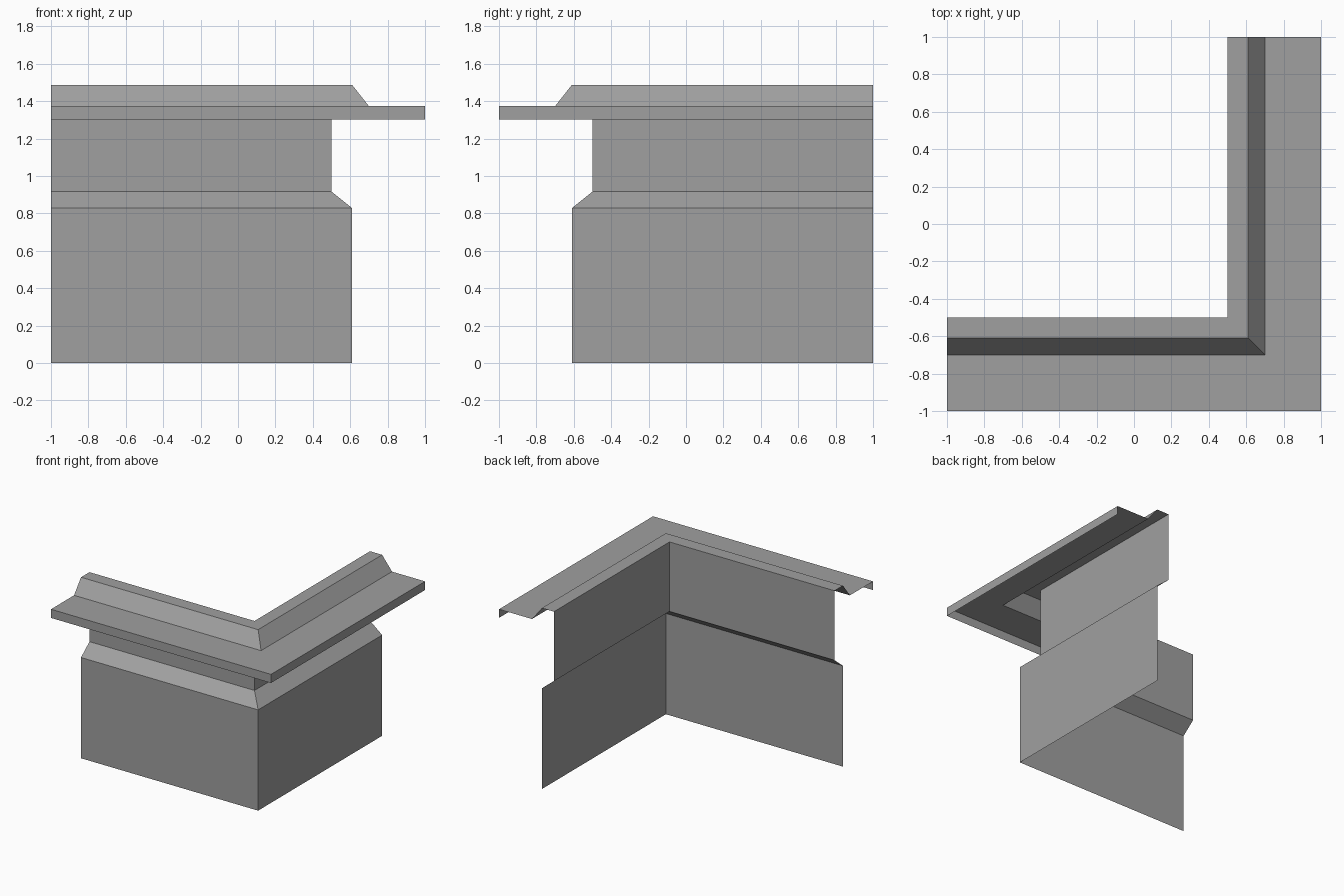
import bpy

if "Cube" in bpy.data.objects:
    bpy.data.objects.remove(bpy.data.objects["Cube"])

# One flat grey for the whole wall corner
grey = bpy.data.materials.new("plain grey")
grey.diffuse_color = (0.35, 0.35, 0.35, 1)
grey.use_nodes = True
grey.node_tree.nodes["Principled BSDF"].inputs["Base Color"].default_value = grey.diffuse_color


def sweep_corner(name, profile):
    """Sweep an open (offset, height) profile along the L path with a mitred corner."""
    verts, faces = [], []
    for d, z in profile:
        verts += [(-1, -d, z), (d, -d, z), (d, 1, z)]
    for i in range(len(profile) - 1):
        for j in range(2):
            a = 3 * i + j
            faces.append((a, a + 1, a + 4, a + 3))
    mesh = bpy.data.meshes.new(name)
    mesh.from_pydata(verts, [], faces)
    mesh.materials.append(grey)
    obj = bpy.data.objects.new(name, mesh)
    bpy.context.collection.objects.link(obj)
    return obj


# Thick lower wall with sloped shoulder
sweep_corner("lower_wall", [(0.61, 0), (0.61, 0.828), (0.5, 0.916)])
# Recessed upper wall
sweep_corner("upper_wall", [(0.5, 0.916), (0.5, 1.487)])
# Overhanging ledge, open underneath: lip, flat, slope, top
sweep_corner("cornice", [(1.0, 1.302), (1.0, 1.373), (0.7, 1.373),
                         (0.61, 1.487), (0.5, 1.487)])
